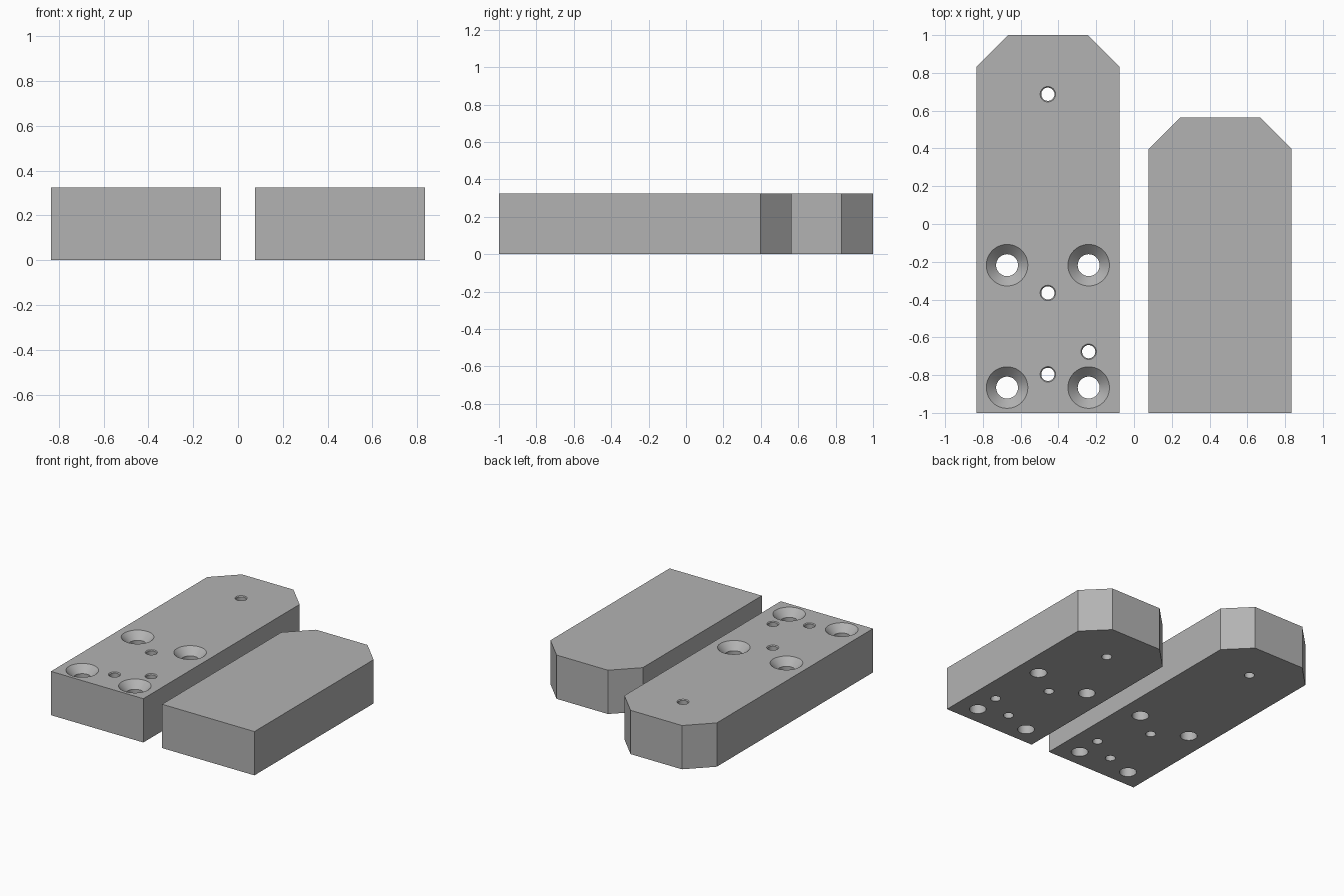
import bpy, bmesh
from math import cos, sin, pi, radians

if "Cube" in bpy.data.objects:
    bpy.data.objects.remove(bpy.data.objects["Cube"])

HEIGHT, HALF_W, CHAMFER = 0.325, 0.379, 0.168
SCREWS = [(sx * 0.216, y) for sx in (-1, 1) for y in (-0.218, -0.866)]
PINS = [(0, -0.365), (0, -0.796), (0.216, -0.676)]


def lathe(bm, x, y, profile, sides):
    """Closed solid of revolution from (radius, z) pairs listed bottom to top."""
    rings = [[bm.verts.new((x + r * cos(2 * pi * i / sides),
                            y + r * sin(2 * pi * i / sides), z))
              for i in range(sides)] for r, z in profile]
    for low, high in zip(rings, rings[1:]):
        for i in range(sides):
            j = (i + 1) % sides
            bm.faces.new((low[i], low[j], high[j], high[i]))
    bm.faces.new(rings[0][::-1])
    bm.faces.new(rings[-1])


def make_object(name, bm):
    bmesh.ops.recalc_face_normals(bm, faces=bm.faces)
    mesh = bpy.data.meshes.new(name)
    bm.to_mesh(mesh)
    bm.free()
    obj = bpy.data.objects.new(name, mesh)
    bpy.context.collection.objects.link(obj)
    return obj


# Dark grey steel
steel = bpy.data.materials.new("dark_grey")
steel.diffuse_color = (0.45, 0.45, 0.45, 1)
steel.use_nodes = True
steel.node_tree.nodes["Principled BSDF"].inputs["Base Color"].default_value = steel.diffuse_color


def make_plate(name, cx, end_y, pin_y, screw_profile, pin_profile):
    # Slab with two clipped corners at the back
    bm = bmesh.new()
    outline = [(-HALF_W, -1), (HALF_W, -1), (HALF_W, end_y - CHAMFER),
               (HALF_W - CHAMFER, end_y), (CHAMFER - HALF_W, end_y),
               (-HALF_W, end_y - CHAMFER)]
    base = bm.faces.new([bm.verts.new((cx + x, y, 0)) for x, y in outline])
    top = bmesh.ops.extrude_face_region(bm, geom=[base])["geom"]
    bmesh.ops.translate(bm, vec=(0, 0, HEIGHT),
                        verts=[v for v in top if isinstance(v, bmesh.types.BMVert)])
    plate = make_object(name, bm)
    plate.data.materials.append(steel)

    # Screw and pin holes
    bm = bmesh.new()
    for x, y in SCREWS:
        lathe(bm, cx + x, y, screw_profile, 48)
    for x, y in PINS + [(0, pin_y)]:
        lathe(bm, cx + x, y, pin_profile, 32)
    cutter = make_object(name + "_hole_cutter", bm)
    cutter.data.materials.append(steel)
    cutter.hide_render = True

    mod = plate.modifiers.new("holes", 'BOOLEAN')
    mod.operation, mod.solver, mod.object = 'DIFFERENCE', 'EXACT', cutter
    bpy.ops.object.select_all(action='DESELECT')
    plate.select_set(True)
    bpy.context.view_layer.objects.active = plate
    bpy.ops.object.modifier_apply(modifier=mod.name)
    bpy.data.objects.remove(cutter)
    bpy.ops.object.shade_smooth_by_angle(angle=radians(30))


# Long plate: countersunk through holes
make_plate("long_plate", -0.456, 1.0, 0.687,
           [(0.058, -0.05), (0.058, HEIGHT - 0.052), (0.11, HEIGHT), (0.11, HEIGHT + 0.05)],
           [(0.035, -0.05), (0.035, HEIGHT - 0.006), (0.041, HEIGHT), (0.041, HEIGHT + 0.05)])

# Short plate: matching blind holes from below
make_plate("short_plate", 0.456, 0.565, 0.252,
           [(0.058, -0.05), (0.058, 0.24)],
           [(0.035, -0.05), (0.035, 0.24)])
